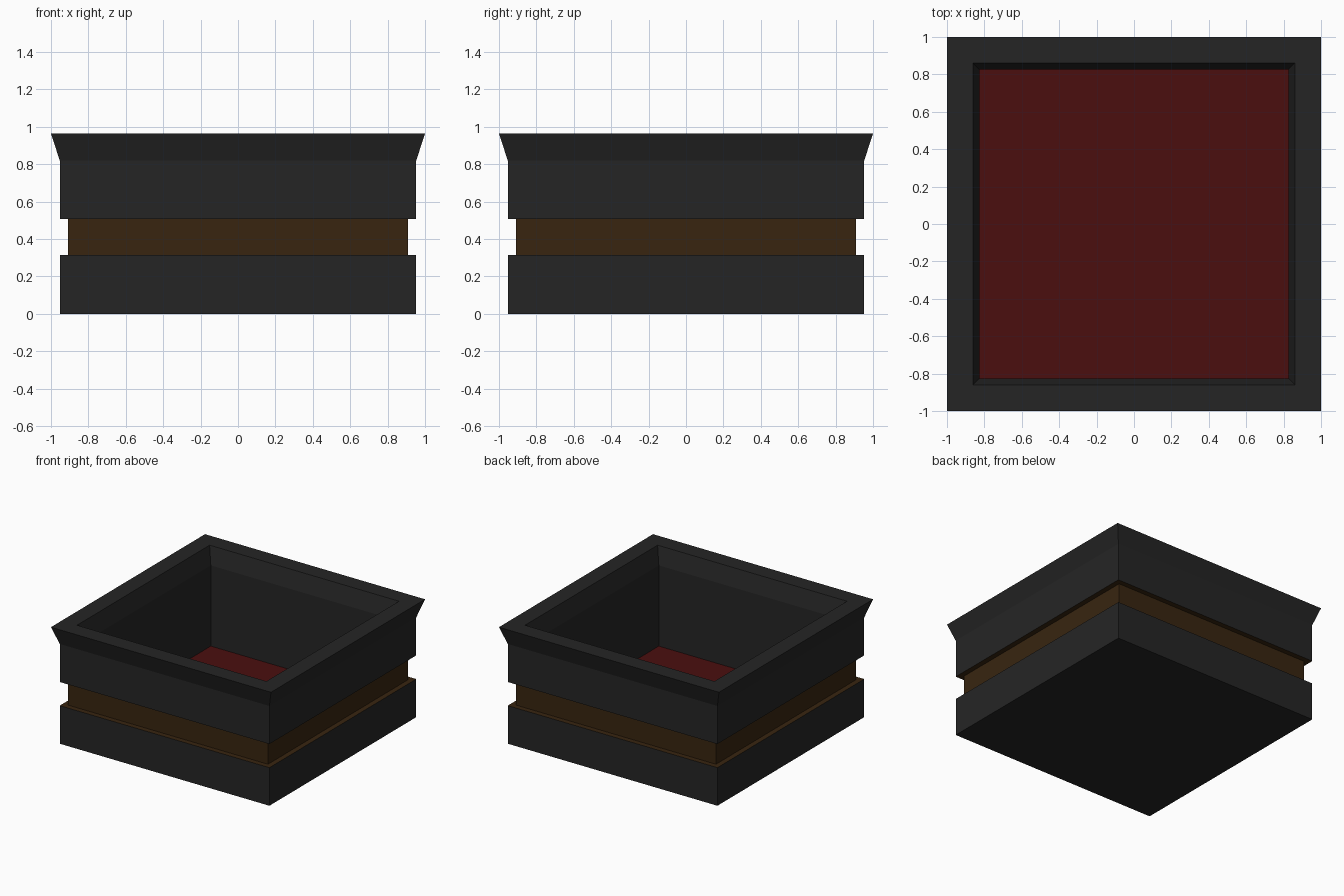
import bpy, bmesh

if "Cube" in bpy.data.objects:
    bpy.data.objects.remove(bpy.data.objects["Cube"])

def material(name, rgb):
    m = bpy.data.materials.new(name)
    m.diffuse_color = (*rgb, 1.0)
    m.use_nodes = True
    m.node_tree.nodes["Principled BSDF"].inputs["Base Color"].default_value = m.diffuse_color
    return m

charcoal = material("charcoal", (0.0185, 0.0185, 0.0185))
brown = material("dark brown", (0.040, 0.0185, 0.0050))
red = material("dark red", (0.070, 0.0046, 0.0046))

# Square profile: (half width, height), from underside up the outside, then down the inside
profile = [(0.953, 0.0), (0.953, 0.313), (0.91, 0.313), (0.91, 0.507),
           (0.953, 0.507), (0.953, 0.82), (1.0, 0.963),
           (0.861, 0.963), (0.825, 0.82), (0.825, 0.157)]

bm = bmesh.new()
rings = [[bm.verts.new((sx * r, sy * r, z))
          for sx, sy in ((-1, -1), (1, -1), (1, 1), (-1, 1))] for r, z in profile]

# Underside and red inner floor
bm.faces.new(rings[0][::-1])
bm.faces.new(rings[-1]).material_index = 2

# Walls, with the recessed band and its ledges in brown
for k, (a, b) in enumerate(zip(rings, rings[1:])):
    for i in range(4):
        j = (i + 1) % 4
        f = bm.faces.new((a[i], a[j], b[j], b[i]))
        f.material_index = 1 if k in (1, 2, 3) else 0

mesh = bpy.data.meshes.new("planter_box")
bm.to_mesh(mesh)
bm.free()
for m in (charcoal, brown, red):
    mesh.materials.append(m)
bpy.context.collection.objects.link(bpy.data.objects.new("planter_box", mesh))
